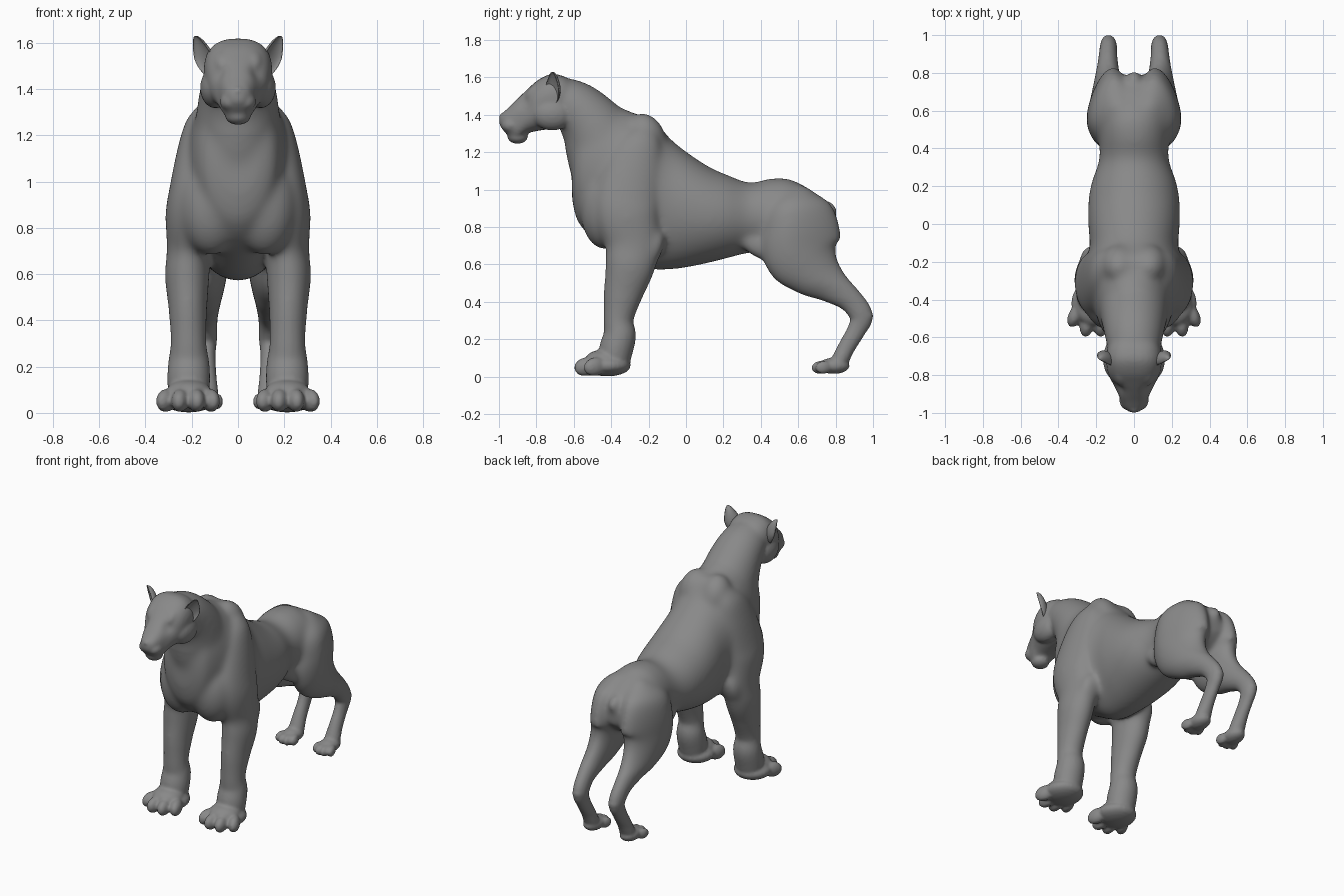
import bpy, bmesh, math
from mathutils import Vector, Matrix

if "Cube" in bpy.data.objects:
    bpy.data.objects.remove(bpy.data.objects["Cube"])

bm = bmesh.new()
grey = bpy.data.materials.new("dark_grey")
grey.diffuse_color = (.25, .25, .25, 1)
grey.use_nodes = True
grey.node_tree.nodes["Principled BSDF"].inputs["Base Color"].default_value = grey.diffuse_color


def spline(rows, sub=5):
    """Catmull-Rom interpolation of section rows."""
    out = []
    for i in range(len(rows) - 1):
        p = [rows[max(0, min(len(rows) - 1, i + k))] for k in (-1, 0, 1, 2)]
        for j in range(sub):
            t = j / sub
            out.append([0.5 * (2 * b + (c - a) * t + (2 * a - 5 * b + 4 * c - d) * t * t
                               + (3 * b - a - 3 * c + d) * t ** 3) for a, b, c, d in zip(*p)])
    return out + [list(rows[-1])]


def power(v, e):
    return math.copysign(abs(v) ** e, v)


def loft(rows, upright=False, side=1, n=32, e=1):
    """Closed tube through rows of (x, y, z, half width, half depth); e < 1 squares it."""
    rows = spline(rows)
    rings = []
    for i, (x, y, z, rx, r) in enumerate(rows):
        a, b = rows[max(i - 1, 0)], rows[min(i + 1, len(rows) - 1)]
        t = Vector((0, b[1] - a[1], b[2] - a[2])).normalized()
        up = Vector((0, 0, 1)) if upright else Vector((0, -t.z, t.y))
        rings.append([bm.verts.new(Vector((side * (x + rx * power(math.cos(q), e)), y, z))
                                   + up * r * power(math.sin(q), e))
                      for q in (2 * math.pi * k / n for k in range(n))])
    for a, b in zip(rings, rings[1:]):
        for k in range(n):
            bm.faces.new((a[k], a[(k + 1) % n], b[(k + 1) % n], b[k]))
    bm.faces.new(rings[0])
    bm.faces.new(rings[-1])
    return [v for ring in rings for v in ring]


def slices(rows):
    """Turn (y, top, bottom, half width) into loft rows."""
    return [(0, y, (t + b) / 2, w, (t - b) / 2) for y, t, b, w in rows]


def blob(pos, size, side=1, tilt=0, turn=0):
    """Ellipsoid, tilted about x and turned about z."""
    m = (Matrix.Translation((pos[0] * side, pos[1], pos[2])) @ Matrix.Rotation(turn * side, 4, 'Z')
         @ Matrix.Rotation(tilt, 4, 'X') @ Matrix.Diagonal((*size, 1)))
    return bmesh.ops.create_uvsphere(bm, u_segments=24, v_segments=16, radius=1, matrix=m)["verts"]


def clamp(v):
    return min(max(v, 0), 1)


def finish(name, mesh_bm):
    bmesh.ops.recalc_face_normals(mesh_bm, faces=mesh_bm.faces)
    me = bpy.data.meshes.new(name)
    mesh_bm.to_mesh(me)
    mesh_bm.free()
    for p in me.polygons:
        p.use_smooth = True
    me.materials.append(grey)
    ob = bpy.data.objects.new(name, me)
    bpy.context.collection.objects.link(ob)
    return ob


# Trunk from chest to rump
loft(slices([(-.61, 1.26, .95, .09), (-.58, 1.37, .83, .155), (-.50, 1.46, .74, .195),
             (-.38, 1.45, .67, .225), (-.25, 1.40, .595, .245), (-.18, 1.385, .572, .24),
             (-.09, 1.28, .572, .235), (0, 1.205, .583, .243), (.12, 1.125, .608, .242),
             (.22, 1.08, .633, .225), (.34, 1.038, .662, .185), (.45, 1.06, .66, .185),
             (.55, 1.058, .65, .19), (.65, 1.01, .66, .175), (.73, .95, .70, .13),
             (.79, .87, .76, .05)]), True)

# Neck
loft([(0, -.33, 1.05, .20, .26), (0, -.425, 1.21, .19, .225), (0, -.51, 1.355, .172, .172),
      (0, -.60, 1.445, .152, .142), (0, -.70, 1.47, .13, .13)])

# Head, with pressed-in eye sockets
head = loft(slices([(-.60, 1.575, 1.37, .11), (-.65, 1.605, 1.34, .138), (-.72, 1.618, 1.325, .148),
                    (-.79, 1.587, 1.315, .138), (-.85, 1.535, 1.30, .11), (-.90, 1.487, 1.27, .084),
                    (-.94, 1.447, 1.28, .068), (-.975, 1.415, 1.315, .05),
                    (-.997, 1.39, 1.345, .022)]), True, e=.8)
for v in head:
    d = (Vector((abs(v.co.x), v.co.y, v.co.z)) - Vector((.075, -.86, 1.465))).length
    k = math.exp(-(d / .035) ** 2)
    v.co += Vector((-math.copysign(.012, v.co.x), .016, -.005)) * k
blob((0, -.90, 1.283), (.056, .055, .038))
blob((0, -.972, 1.39), (.028, .028, .022))

# Tail stump
blob((0, .77, .89), (.04, .04, .055), tilt=.4)

for s in (1, -1):
    # Cheek, muzzle pad, brow
    blob((.098, -.715, 1.405), (.066, .11, .088), s)
    blob((.032, -.932, 1.345), (.046, .055, .042), s)
    blob((.06, -.79, 1.525), (.05, .08, .042), s, .6)

    # Pectoral, shoulder blade and front leg
    blob((.115, -.435, .89), (.14, .13, .21), s)
    blob((.075, -.21, 1.28), (.10, .10, .135), s, .4)
    loft([(.13, -.21, 1.35, .02, .03), (.15, -.23, 1.27, .07, .10), (.172, -.27, 1.15, .088, .15),
          (.20, -.31, .97, .097, .175), (.217, -.315, .86, .097, .168), (.215, -.285, .71, .093, .148),
          (.22, -.30, .59, .097, .135), (.217, -.335, .45, .083, .106), (.214, -.36, .31, .076, .08),
          (.213, -.355, .22, .088, .087), (.213, -.375, .14, .092, .09),
          (.213, -.39, .04, .085, .08)], side=s)
    blob((.215, -.175, .68), (.07, .05, .11), s, -.4)

    # Front paw and toes
    blob((.213, -.42, .06), (.12, .125, .058), s)
    blob((.213, -.44, .09), (.098, .10, .055), s)
    for x, y, a in ((.118, -.495, -.3), (.18, -.533, -.1), (.25, -.533, .15), (.31, -.485, .45)):
        blob((x, y, .054), (.037, .067, .05), s, .2, a)

    # Hind leg, with the buttock narrowing towards the back
    leg = loft([(.07, .57, 1.02, .02, .03), (.09, .58, .985, .075, .09), (.122, .59, .91, .115, .175),
                (.142, .613, .79, .118, .21), (.148, .625, .66, .108, .215), (.146, .69, .565, .09, .155),
                (.14, .785, .485, .066, .097), (.138, .88, .41, .05, .067), (.135, .937, .325, .045, .062),
                (.135, .912, .25, .038, .05), (.135, .86, .16, .042, .046), (.135, .82, .08, .05, .045),
                (.135, .80, .05, .04, .03)], side=s)
    for v in leg:
        v.co.x *= 1 - .85 * max(v.co.y - .54, 0) * clamp((v.co.z - .5) / .2)
    blob((.135, .965, .325), (.038, .036, .04), s)
    # Flank fold in front of thigh
    blob((.12, .38, .70), (.05, .11, .06), s, -.6)

    # Hind paw and toes
    blob((.137, .79, .058), (.06, .085, .043), s)
    for x, y, a in ((.09, .735, -.2), (.121, .715, -.08), (.156, .715, .08), (.189, .735, .25)):
        blob((x, y, .05), (.024, .045, .035), s, .1, a)

# Fuse the parts into one skin
body = finish("big_cat_body", bm)
m = body.modifiers.new("Blend", 'REMESH')
m.mode = 'VOXEL'
m.voxel_size = .0095
m.use_smooth_shade = True
skin = bpy.data.meshes.new_from_object(body.evaluated_get(bpy.context.evaluated_depsgraph_get()))
body.modifiers.clear()
body.data = skin
skin.materials.clear()
skin.materials.append(grey)

# Soften strongly on the trunk, lightly on face and lower legs
group = body.vertex_groups.new(name="trunk")
for v in skin.vertices:
    x, y, z = v.co
    w = clamp((z - .42) / .15) * (clamp((y + .66) / .1) if z > 1.2 else 1)
    if w > 0:
        group.add([v.index], w, 'REPLACE')
for name, count, vg in (("Soften all", 5, ""), ("Soften trunk", 60, "trunk")):
    m = body.modifiers.new(name, 'SMOOTH')
    m.factor = .5
    m.iterations = count
    m.vertex_group = vg

# Cupped ears
bm = bmesh.new()
for s in (1, -1):
    verts = bmesh.ops.create_uvsphere(bm, u_segments=24, v_segments=16, radius=1)["verts"]
    for v in verts:
        x, y, z = v.co
        y = y if y > 0 else -y * .55
        x *= 1 - .4 * max(z, 0)
        v.co = (x * .05, y * .04 - .02, z * .092)
    place = (Matrix.Translation((s * .142, -.70, 1.548)) @ Matrix.Rotation(s * .36, 4, 'Y')
             @ Matrix.Rotation(s * .75, 4, 'Z'))
    bmesh.ops.transform(bm, matrix=place, verts=verts)
finish("ears", bm)
